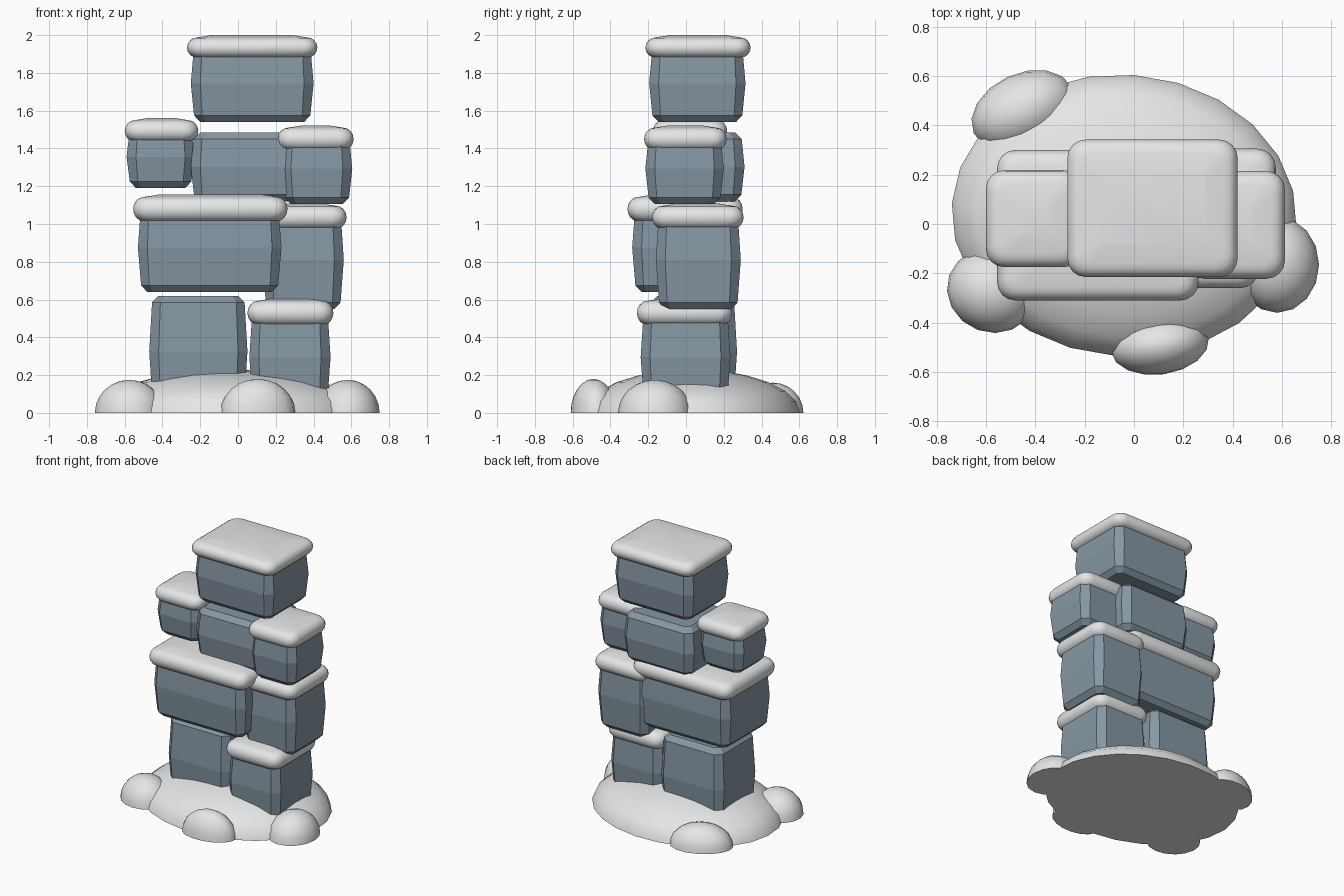
import bpy, bmesh, math
from mathutils import Matrix

cube = bpy.data.objects.get("Cube")
if cube:
    bpy.data.objects.remove(cube, do_unlink=True)


def make_material(name, color):
    mat = bpy.data.materials.new(name)
    mat.use_nodes = True
    mat.diffuse_color = color
    mat.node_tree.nodes["Principled BSDF"].inputs["Base Color"].default_value = color
    return mat


stone = make_material("blue grey stone", (0.24, 0.31, 0.37, 1))
snow = make_material("snow white", (0.8, 0.81, 0.82, 1))


def finish(bm, name, mat, smooth_angle=None):
    bmesh.ops.recalc_face_normals(bm, faces=bm.faces[:])
    mesh = bpy.data.meshes.new(name)
    bm.to_mesh(mesh)
    bm.free()
    mesh.materials.append(mat)
    obj = bpy.data.objects.new(name, mesh)
    bpy.context.collection.objects.link(obj)
    if smooth_angle:
        bpy.ops.object.select_all(action='DESELECT')
        obj.select_set(True)
        bpy.context.view_layer.objects.active = obj
        bpy.ops.object.shade_smooth_by_angle(angle=math.radians(smooth_angle))
    return obj


def rounded_stack(x, y, rings, radius, steps):
    """Stack rounded rectangles, each ring given as (z, inset)."""
    cx, cy = sum(x) / 2, sum(y) / 2
    hx, hy = (x[1] - x[0]) / 2, (y[1] - y[0]) / 2
    bm = bmesh.new()
    loops = []
    for z, inset in rings:
        r = max(0.02, radius - inset * 0.4)
        loop = []
        for quarter, (sx, sy) in enumerate([(1, 1), (-1, 1), (-1, -1), (1, -1)]):
            for i in range(steps + 1):
                a = (quarter + i / steps) * math.pi / 2
                loop.append(bm.verts.new((
                    cx + sx * (hx - inset - r) + r * math.cos(a),
                    cy + sy * (hy - inset - r) + r * math.sin(a), z)))
        loops.append(loop)
    for low, high in zip(loops, loops[1:]):
        for i in range(len(low)):
            j = (i + 1) % len(low)
            bm.faces.new((low[i], low[j], high[j], high[i]))
    bm.faces.new(loops[0][::-1])
    bm.faces.new(loops[-1])
    return bm


def stone_block(name, x, y, z):
    # Chamfered block that bulges a little at mid height
    lo, hi = z
    rings = [(lo, 0.05), (lo + 0.035, 0.017), ((lo + hi) / 2, 0),
             (hi - 0.035, 0.015), (hi, 0.05)]
    finish(rounded_stack(x, y, rings, 0.05, 1), name, stone)


def snow_cap(name, x, y, z):
    # Pillow with a round rim and a gently domed top
    lo, hi = z
    half = (hi - lo - 0.012) / 2
    rings = []
    for i in range(9):
        a = math.radians(-90 + 180 * i / 8)
        rings.append((lo + half + half * math.sin(a), 0.055 * (1 - math.cos(a))))
    rings.append((hi, 0.13))
    finish(rounded_stack(x, y, rings, 0.075, 4), name, snow, 60)


# Stacked stones
stone_block("lower_right_stone", (-0.47, 0.05), (-0.2, 0.27), (0.03, 0.62))
stone_block("lower_left_stone", (0.06, 0.49), (-0.24, 0.235), (0.03, 0.56))
stone_block("middle_right_stone", (-0.53, 0.23), (-0.285, 0.275), (0.64, 1.11))
stone_block("middle_left_stone", (0.13, 0.56), (-0.16, 0.29), (0.55, 1.07))
stone_block("upper_centre_stone", (-0.25, 0.33), (-0.185, 0.31), (1.12, 1.485))
stone_block("upper_left_stone", (0.23, 0.605), (-0.215, 0.2), (1.105, 1.48))
stone_block("upper_right_stone", (-0.59, -0.23), (-0.16, 0.205), (1.19, 1.52))
stone_block("top_stone", (-0.25, 0.4), (-0.195, 0.315), (1.54, 1.95))

# Snow lying on the stones
snow_cap("lower_left_snow", (0.05, 0.505), (-0.26, 0.245), (0.465, 0.605))
snow_cap("middle_right_snow", (-0.555, 0.262), (-0.31, 0.3), (1.015, 1.155))
snow_cap("middle_left_snow", (0.13, 0.575), (-0.18, 0.305), (0.975, 1.108))
snow_cap("upper_left_snow", (0.21, 0.612), (-0.222, 0.215), (1.39, 1.522))
snow_cap("upper_right_snow", (-0.6, -0.21), (-0.175, 0.218), (1.435, 1.562))
snow_cap("top_snow", (-0.27, 0.42), (-0.215, 0.342), (1.88, 2.0))


def snow_mound(name, center, size, turn=0, segments=20):
    # Upper half of a stretched sphere, closed underneath
    bm = bmesh.new()
    bmesh.ops.create_uvsphere(bm, u_segments=segments, v_segments=12, radius=1)
    bmesh.ops.bisect_plane(bm, geom=bm.verts[:] + bm.edges[:] + bm.faces[:],
                           plane_co=(0, 0, 0), plane_no=(0, 0, 1), clear_inner=True)
    bmesh.ops.holes_fill(bm, edges=[e for e in bm.edges if e.is_boundary], sides=0)
    place = (Matrix.Translation((*center, 0))
             @ Matrix.Rotation(math.radians(turn), 4, 'Z')
             @ Matrix.Diagonal((*size, 1)))
    bm.transform(place)
    finish(bm, name, snow, 50)


# Snow drift around the foot
snow_mound("main_drift", (-0.04, 0.035), (0.7, 0.57, 0.23), -4, 24)
snow_mound("back_right_drift", (-0.45, 0.46), (0.22, 0.15, 0.16), 25, 16)
snow_mound("front_right_drift", (-0.575, -0.27), (0.185, 0.17, 0.175), -20, 16)
snow_mound("front_drift", (0.105, -0.49), (0.2, 0.12, 0.18), 8, 16)
snow_mound("front_left_drift", (0.58, -0.165), (0.17, 0.195, 0.175), 0, 16)
